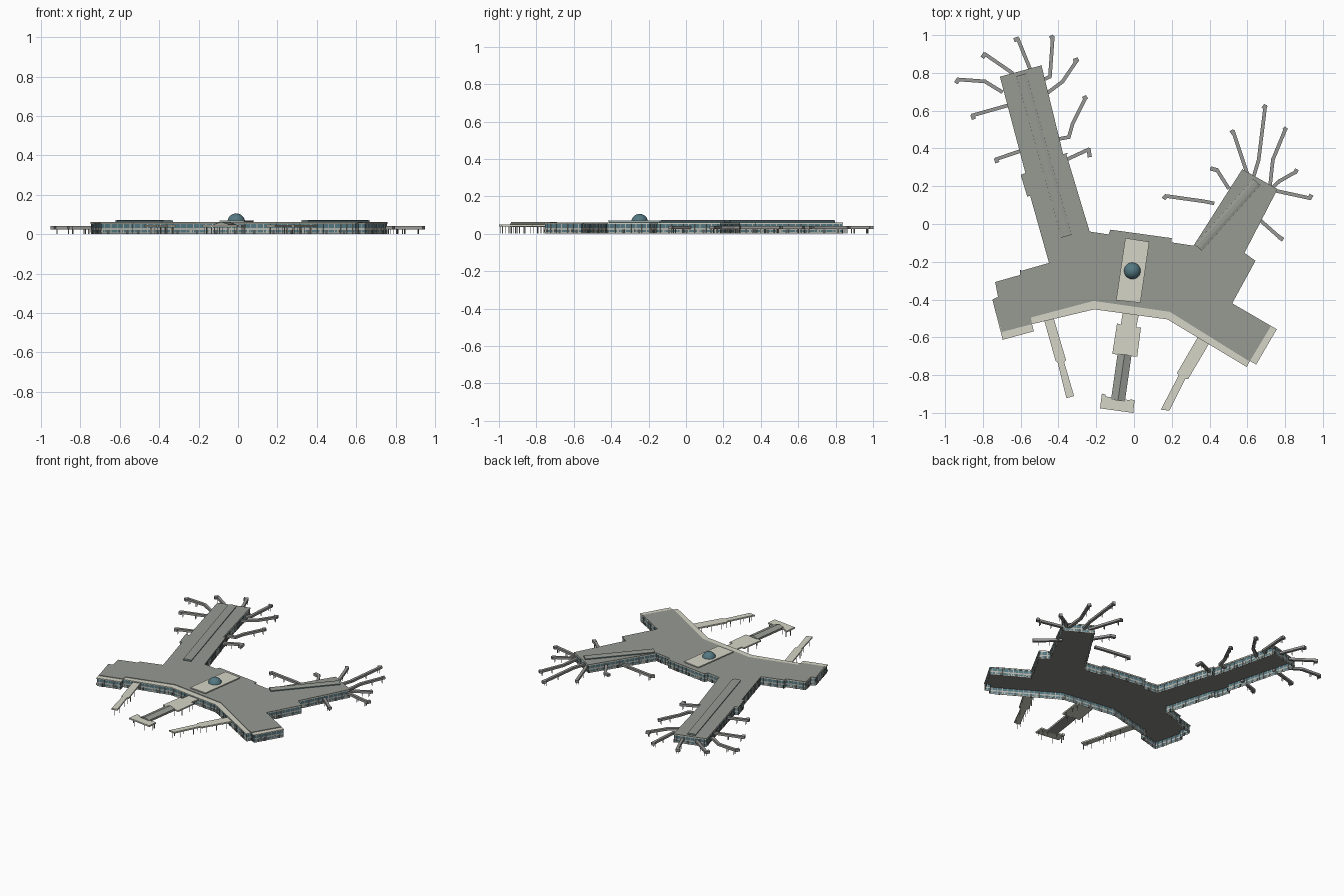
import bpy, bmesh, math
from mathutils import Vector

if "Cube" in bpy.data.objects:
    bpy.data.objects.remove(bpy.data.objects["Cube"])


def material(name, rgb):
    m = bpy.data.materials.new(name)
    m.diffuse_color = (*rgb, 1)
    m.use_nodes = True
    m.node_tree.nodes["Principled BSDF"].inputs["Base Color"].default_value = m.diffuse_color
    return m


ROOF = material("roof grey", (0.31, 0.325, 0.29))
PALE = material("pale concrete", (0.66, 0.66, 0.57))
GLASS = material("teal glass", (0.09, 0.19, 0.225))
WALL = material("wall grey", (0.46, 0.46, 0.42))
BRIDGE = material("bridge grey", (0.31, 0.31, 0.30))
DARK = material("dark trim", (0.10, 0.11, 0.11))
CEILING = material("ceiling grey", (0.24, 0.24, 0.23))


def finish(bm, name, *mats):
    bmesh.ops.recalc_face_normals(bm, faces=bm.faces)
    me = bpy.data.meshes.new(name)
    bm.to_mesh(me)
    bm.free()
    for m in mats:
        me.materials.append(m)
    ob = bpy.data.objects.new(name, me)
    bpy.context.collection.objects.link(ob)
    return ob


def add_prism(bm, pts, z0, z1):
    lo = [bm.verts.new((x, y, z0)) for x, y in pts]
    hi = [bm.verts.new((x, y, z1)) for x, y in pts]
    bm.faces.new(lo).material_index = 0
    bm.faces.new(hi)
    for i in range(len(pts)):
        j = (i + 1) % len(pts)
        bm.faces.new((lo[i], lo[j], hi[j], hi[i]))


def prism(name, pts, z0, z1, mat):
    bm = bmesh.new()
    add_prism(bm, pts, z0, z1)
    return finish(bm, name, mat)


def add_bar(bm, a, b, w, z0, z1, extend=0):
    """Box running along a plan segment."""
    a, b = Vector(a), Vector(b)
    d = (b - a).normalized()
    n = Vector((-d.y, d.x)) * w / 2
    a, b = a - d * extend, b + d * extend
    add_prism(bm, [a + n, a - n, b - n, b + n], z0, z1)


def loft(name, a, b, profile, mat):
    """Cross-section (offset, z) pulled along a plan segment."""
    a, b = Vector(a), Vector(b)
    d = (b - a).normalized()
    n = Vector((-d.y, d.x))
    bm = bmesh.new()
    rings = [[bm.verts.new((*(p + n * o), z)) for o, z in profile] for p in (a, b)]
    for r in rings:
        bm.faces.new(r)
    for i in range(len(profile)):
        j = (i + 1) % len(profile)
        bm.faces.new((rings[0][i], rings[0][j], rings[1][j], rings[1][i]))
    return finish(bm, name, mat)


def inset(pts, dist):
    """Move every side of a clockwise outline inward."""
    out, n = [], len(pts)
    for i in range(n):
        p0, p, p1 = (Vector(pts[k % n]) for k in (i - 1, i, i + 1))
        d0, d1 = (p - p0).normalized(), (p1 - p).normalized()
        n0, n1 = Vector((d0.y, -d0.x)), Vector((d1.y, -d1.x))
        out.append(p + (n0 + n1) * dist / (1 + n0.dot(n1)))
    return out


def along(pts, step):
    """Evenly spaced points with directions along an outline."""
    for i in range(len(pts)):
        a, b = Vector(pts[i]), Vector(pts[(i + 1) % len(pts)])
        n = max(1, round((b - a).length / step))
        for k in range(n):
            yield a.lerp(b, (k + 0.5) / n), (b - a).normalized()


# Outline, clockwise from the far corner of the long pier: back, front of roof, front of wall, west
back = [
    (-.71, .78), (-.49, .84), (-.375, .37), (-.36, .375), (-.235, -.04), (-.135, -.055),
    (-.125, -.03), (.20, -.075), (.197, -.097), (.315, -.115), (.573, .29), (.76, .185),
    (.585, -.153), (.643, -.195), (.52, -.42)]
roof_front = [(.724, -.542), (.612, -.728), (.19, -.465), (-.214, -.407), (-.546, -.495),
              (-.54, -.53), (-.70, -.572)]
wall_front = [(.756, -.557), (.647, -.744), (.613, -.725), (.597, -.757), (.177, -.505),
              (-.21, -.452), (-.54, -.53), (-.53, -.568), (-.695, -.613)]
west = [(-.75, -.40), (-.72, -.386), (-.735, -.307), (-.604, -.27), (-.604, -.25),
        (-.45, -.206), (-.55, .15), (-.565, .145), (-.60, .26), (-.575, .27)]
outline = back + wall_front + west

# Open-bottomed facade shell: solid lower storey, glazed upper storey
core = inset(outline, 0.003)
bm = bmesh.new()
levels = (0, .008, .021, .031, .052)
rings = [[bm.verts.new((x, y, z)) for x, y in core] for z in levels]
for k in range(len(levels) - 1):
    for i in range(len(core)):
        j = (i + 1) % len(core)
        f = bm.faces.new((rings[k][i], rings[k][j], rings[k + 1][j], rings[k + 1][i]))
        f.material_index = k % 2
finish(bm, "facade", WALL, GLASS)

# Ceiling, pale parapet layer and grey roof
prism("ceiling", core, .050, .052, CEILING)
prism("pale_parapet", outline, .052, .057, PALE)
prism("terminal_roof", back + roof_front + west, .057, .061, ROOF)

# Facade mullions, solid piers and service doors
bm, piers, doors = bmesh.new(), bmesh.new(), bmesh.new()
for k, (p, d) in enumerate(along(core, .034)):
    add_bar(bm, p - d * .002, p + d * .002, .005, 0, .052)
    q = p + d * .014
    if k % 3 == 0:
        add_bar(doors, q - d * .006, q + d * .006, .004, 0, .022)
    elif k % 3 == 1:
        add_bar(piers, q - d * .006, q + d * .006, .004, .008, .022)
finish(bm, "facade_mullions", WALL)
finish(piers, "facade_piers", WALL)
finish(doors, "service_doors", DARK)

# Footways reaching out to the front, on thin posts
walkways = {
    "west_walkway": [(-.475, -.512), (-.425, -.50), (-.36, -.72), (-.37, -.73), (-.317, -.911),
                     (-.358, -.922), (-.405, -.73), (-.415, -.725)],
    "east_walkway": [(.337, -.60), (.396, -.636), (.287, -.82), (.272, -.82), (.187, -.988),
                     (.142, -.983), (.237, -.80), (.227, -.79)],
    "central_walkway": [(-.06, -.472), (.025, -.484), (.012, -.547), (.037, -.547), (.017, -.703),
                        (-.115, -.688), (-.09, -.527), (-.07, -.532)],
    "station_platform": [(-.17, -.898), (-.15, -.903), (-.15, -.913), (-.02, -.933), (-.02, -.928),
                         (.003, -.933), (-.004, -1.0), (-.18, -.976)],
}
posts = bmesh.new()
for name, pts in walkways.items():
    prism(name, pts, .038, .048, PALE)
    for p, d in along(inset(pts, .003), .08):
        if p.y < -.55:
            add_bar(posts, p - d * .0015, p + d * .0015, .003, 0, .038)
finish(posts, "walkway_posts", WALL)

# Gabled tube between central walkway and platform
loft("station_tube", (-.05, -.69), (-.085, -.935),
     [(-.037, .037), (-.037, .051), (0, .063), (.037, .051), (.037, .037)], ROOF)

# Skylight monitors on the two piers
for side, a, b, w in (("west", (-.597, .79), (-.357, -.065), .027), ("east", (.65, .222), (.34, -.125), .024)):
    loft(side + "_skylight_glass", a, b, [(-w, .061), (-w, .067), (w, .067), (w, .061)], GLASS)
    loft(side + "_skylight_roof", a, b,
         [(-w - .002, .067), (-w - .002, .069), (-w * .4, .073), (w * .4, .073), (w + .002, .069), (w + .002, .067)], ROOF)

# Pale hall roof and glass dome
hall = [(-.046, -.074), (.081, -.094), (.034, -.417), (-.095, -.404)]
prism("hall_clerestory", inset(hall, .004), .061, .065, GLASS)
prism("hall_roof", hall, .065, .071, PALE)
bm = bmesh.new()
bmesh.ops.create_uvsphere(bm, u_segments=24, v_segments=16, radius=.045)
bmesh.ops.bisect_plane(bm, geom=bm.verts[:] + bm.edges[:] + bm.faces[:], plane_co=(0, 0, 0),
                       plane_no=(0, 0, -1), clear_outer=True)
bmesh.ops.translate(bm, verts=bm.verts, vec=(-.009, -.248, .061))
for f in bm.faces:
    f.smooth = True
finish(bm, "glass_dome", GLASS)

# Boarding bridges: bent tubes with a cab and legs at the free end
west_bridges = [
    [(-.70, .70), (-.79, .755), (-.93, .765), (-.94, .75)],
    [(-.645, .80), (-.79, .90), (-.80, .885)],
    [(-.55, .82), (-.615, .98), (-.63, .975)],
    [(-.49, .76), (-.445, .78), (-.43, .99), (-.44, .985)],
    [(-.47, .685), (-.377, .755), (-.30, .87), (-.315, .865)],
    [(-.40, .45), (-.345, .46), (-.325, .53), (-.255, .67), (-.265, .665)],
    [(-.37, .335), (-.24, .395), (-.235, .36)],
    [(-.66, .63), (-.855, .575), (-.85, .56)],
    [(-.59, .39), (-.73, .343), (-.725, .33)]]
east_bridges = [
    [(.42, .11), (.37, .12), (.17, .148), (.16, .137)],
    [(.50, .19), (.44, .285), (.41, .293)],
    [(.605, .25), (.525, .49), (.517, .485)],
    [(.63, .24), (.66, .34), (.695, .625), (.687, .615)],
    [(.72, .20), (.735, .34), (.803, .505), (.797, .50)],
    [(.72, .18), (.77, .227), (.855, .275), (.86, .285)],
    [(.74, .178), (.93, .137), (.937, .15)],
    [(.645, .04), (.77, -.07), (.785, -.08)]]
for side, group in (("west", west_bridges), ("east", east_bridges)):
    tubes, legs = bmesh.new(), bmesh.new()
    for path in group:
        for a, b in zip(path, path[1:]):
            add_bar(tubes, a, b, .019, .025, .041, .005)
        a, b = Vector(path[-3]), Vector(path[-2])
        d = (b - a).normalized()
        n = Vector((-d.y, d.x))
        add_bar(tubes, path[-2], path[-1], .022, .024, .042, .006)
        for t in (.5, .92):
            for s in (-.007, .007):
                p = a.lerp(b, t) + n * s
                add_bar(legs, p - d * .0015, p + d * .0015, .003, 0, .026)
    finish(tubes, side + "_boarding_bridges", BRIDGE)
    finish(legs, side + "_bridge_legs", BRIDGE)
